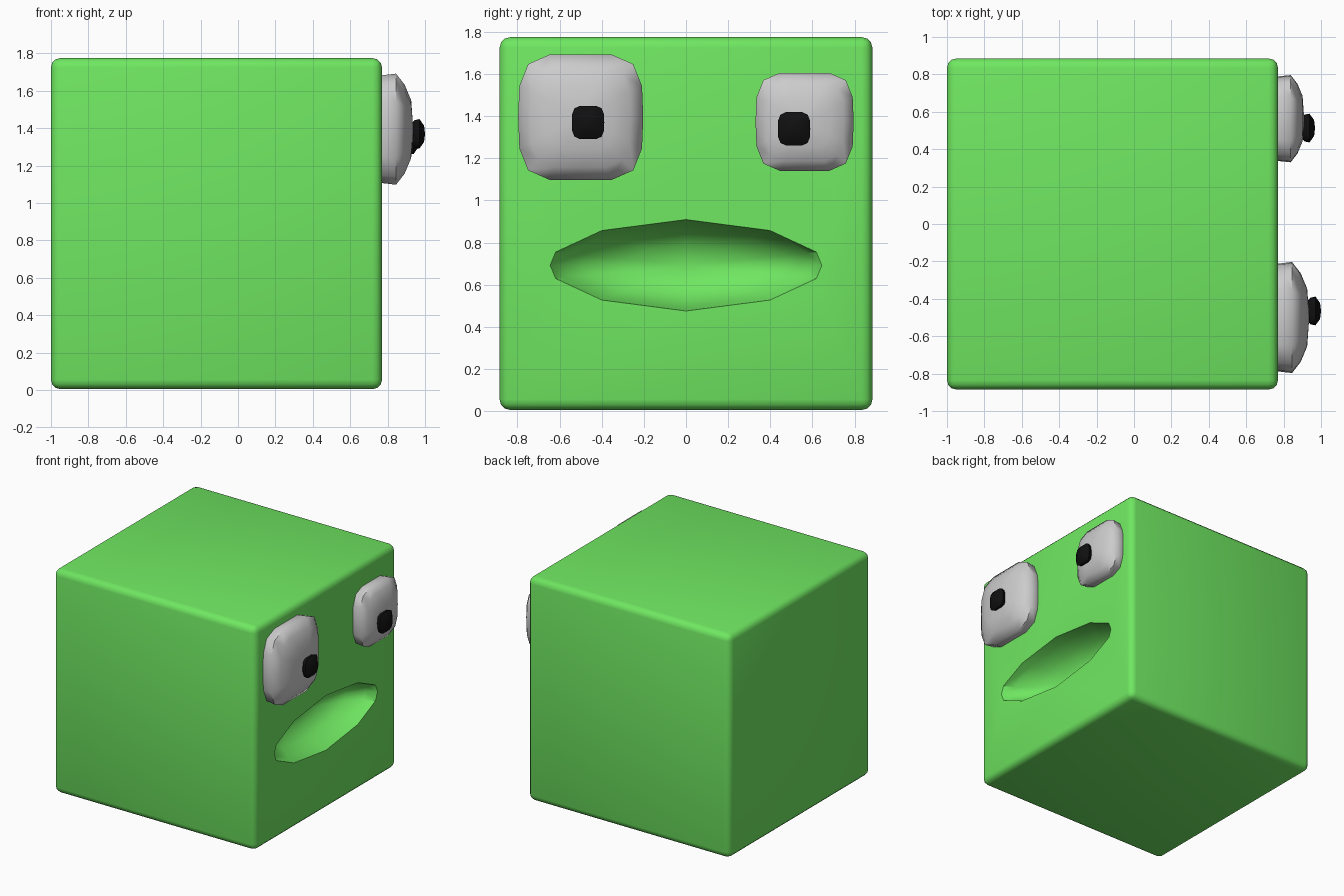
import bpy, bmesh
from math import radians

if "Cube" in bpy.data.objects:
    bpy.data.objects.remove(bpy.data.objects["Cube"])


def material(name, color):
    m = bpy.data.materials.new(name)
    m.diffuse_color = (*color, 1)
    m.use_nodes = True
    m.node_tree.nodes["Principled BSDF"].inputs["Base Color"].default_value = m.diffuse_color
    return m


green = material("green", (0.16, 0.80, 0.12))
black = material("black", (0.005, 0.005, 0.005))

# Quarter outlines, as fractions of half width / half height
SQUARE = [(1, 0), (0.98, 0.5), (0.84, 0.85), (0.5, 1), (0, 1)]
LENS = [(1, 0), (0.96, 0.29), (0.62, 0.76), (0, 1)]


def outline(q):
    """Mirror a quarter outline into a full closed loop."""
    half = q + [(-a, b) for a, b in q[-2::-1]]
    return half + [(a, -b) for a, b in half[-2:0:-1]]


def smooth(ob, angle):
    bpy.ops.object.select_all(action='DESELECT')
    ob.select_set(True)
    bpy.context.view_layer.objects.active = ob
    bpy.ops.object.shade_smooth_by_angle(angle=radians(angle))


def loft(name, quarter, y, z, hy, hz, rings, tip, mat=None):
    """Scaled outline rings (x, scale) along +x, closed by a tip point."""
    loop = outline(quarter)
    bm = bmesh.new()
    rows = [[bm.verts.new((x, y + a * hy * s, z + b * hz * s)) for a, b in loop]
            for x, s in rings]
    n = len(loop)
    for r0, r1 in zip(rows, rows[1:]):
        for i in range(n):
            j = (i + 1) % n
            bm.faces.new((r0[i], r0[j], r1[j], r1[i]))
    t = bm.verts.new((tip, y, z))
    for i in range(n):
        bm.faces.new((rows[-1][i], rows[-1][(i + 1) % n], t))
    bm.faces.new(rows[0][::-1])
    bmesh.ops.recalc_face_normals(bm, faces=bm.faces)
    me = bpy.data.meshes.new(name)
    bm.to_mesh(me)
    bm.free()
    ob = bpy.data.objects.new(name, me)
    bpy.context.collection.objects.link(ob)
    if mat:
        me.materials.append(mat)
    return ob


# Rounded cube body
bpy.ops.mesh.primitive_cube_add(size=1.77, location=(-0.115, 0, 0.89))
body = bpy.context.object
body.name = "body"
body.data.materials.append(green)
bev = body.modifiers.new("round_edges", 'BEVEL')
bev.width, bev.segments = 0.05, 3

# Mouth hollow carved from the face
mouth = loft("mouth_cutter", LENS, 0, 0.692, 0.645, 0.217,
             [(0.85, 1.03), (0.77, 1), (0.70, 0.93), (0.60, 0.76), (0.53, 0.45)],
             0.51, green)
cut = body.modifiers.new("mouth", 'BOOLEAN')
cut.object, cut.solver = mouth, 'EXACT'
bpy.context.view_layer.objects.active = body
for mod in ("round_edges", "mouth"):
    bpy.ops.object.modifier_apply(modifier=mod)
bpy.data.objects.remove(mouth)
smooth(body, 40)

# Eyes and pupils: side, centre y, z, half size, widest x, front x
for side, y, z, h, xw, xf in (("right", -0.5, 1.395, 0.297, 0.845, 0.937),
                              ("left", 0.563, 1.373, 0.233, 0.838, 0.91)):
    d = xf - xw
    eye = loft(side + "_eye", SQUARE, y, z, h, h,
               [(0.74, 0.94), (0.77, 0.97), (xw, 1), (xw + 0.5 * d, 0.8),
                (xw + 0.88 * d, 0.52)], xf)
    smooth(eye, 60)
for side, y, z, xf in (("right", -0.465, 1.37, 1.0), ("left", 0.513, 1.34, 0.968)):
    pupil = loft(side + "_pupil", SQUARE, y, z, 0.077, 0.079,
                 [(xf - 0.08, 0.6), (xf - 0.055, 0.93), (xf - 0.03, 1),
                  (xf - 0.005, 0.55)], xf, black)
    smooth(pupil, 60)
